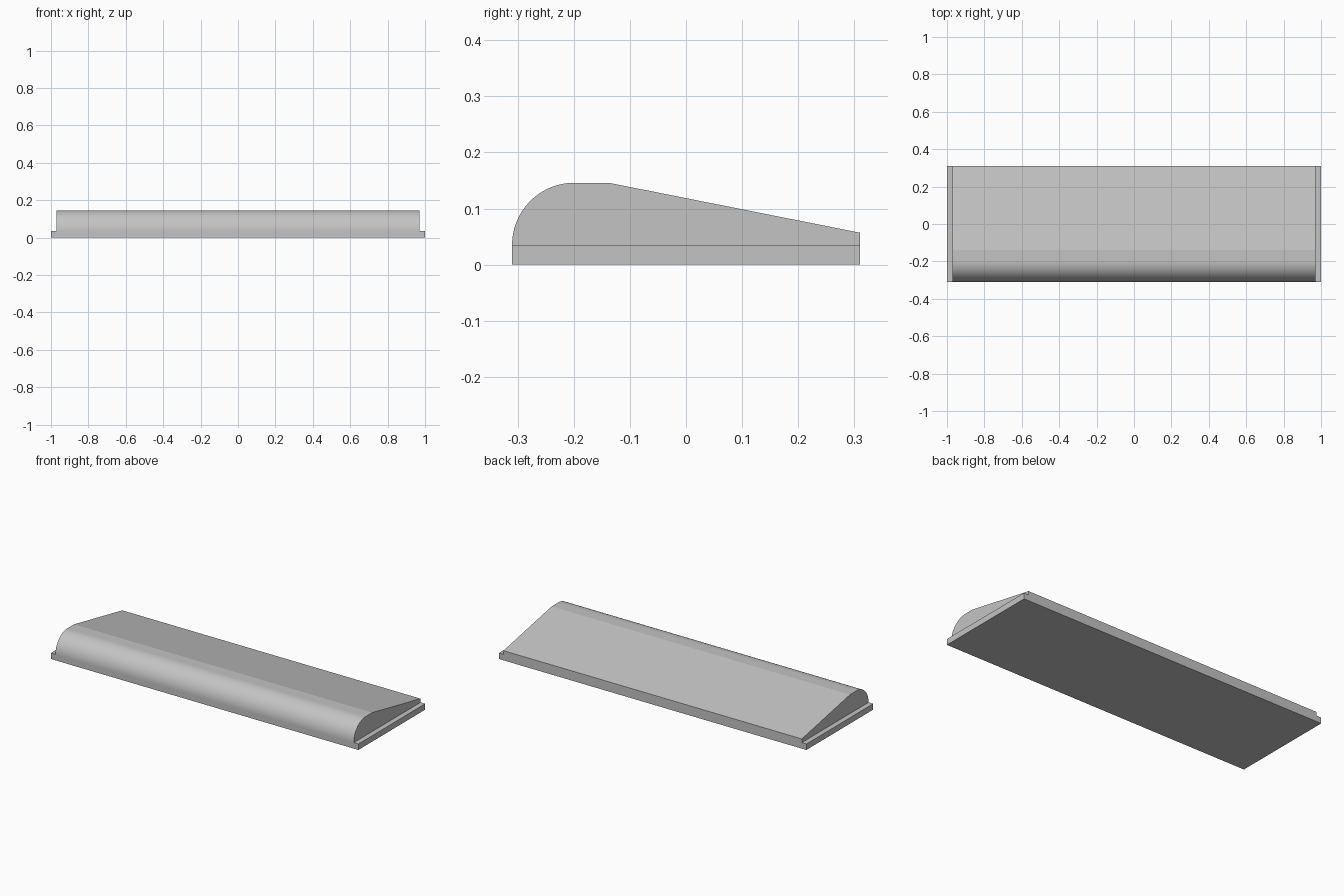
import bpy, bmesh, math
from mathutils import Vector

if "Cube" in bpy.data.objects:
    bpy.data.objects.remove(bpy.data.objects["Cube"])

BODY_X, END_X = 0.97, 1.0      # half lengths of the raised body and of the base
HALF_Y, LIP_Z = 0.31, 0.035    # half depth, height of the end lips
RADIUS, STEPS = 0.111, 24      # rounded front edge

grey = bpy.data.materials.new("light grey")
grey.diffuse_color = (0.55, 0.55, 0.55, 1)
grey.use_nodes = True
grey.node_tree.nodes["Principled BSDF"].inputs["Base Color"].default_value = grey.diffuse_color

# Side profile above the lips: rounded front, short flat top, sloping back
upper = [(-HALF_Y + RADIUS * (1 - math.cos(a)), LIP_Z + RADIUS * math.sin(a))
         for a in (math.pi / 2 * i / STEPS for i in range(STEPS + 1))]
upper += [(-0.138, LIP_Z + RADIUS), (HALF_Y, 0.057), (HALF_Y, LIP_Z)]
profile = [(HALF_Y, 0), (-HALF_Y, 0)] + upper

bm = bmesh.new()
left, right = ([bm.verts.new((x, y, z)) for y, z in profile] for x in (-BODY_X, BODY_X))

# Long skin of the body; only the rounded front is smooth
n = len(profile)
for i in range(n):
    j = (i + 1) % n
    face = bm.faces.new((left[i], left[j], right[j], right[i]))
    face.smooth = 2 <= i < 2 + STEPS

# Ends: upright cap above, thin lip pulled outward below
for ring, side in ((left, -1), (right, 1)):
    bm.faces.new(ring[2:])
    inner = [ring[0], ring[1], ring[2], ring[-1]]
    outer = [bm.verts.new(v.co + Vector((side * (END_X - BODY_X), 0, 0))) for v in inner]
    for i in range(4):
        j = (i + 1) % 4
        bm.faces.new((inner[i], inner[j], outer[j], outer[i]))
    bm.faces.new(outer)

bmesh.ops.recalc_face_normals(bm, faces=bm.faces)
# Keep the lip and cap borders crisp
for e in bm.edges:
    if len(e.link_faces) == 2 and e.calc_face_angle() > math.radians(30):
        e.smooth = False

mesh = bpy.data.meshes.new("sloped_rest")
bm.to_mesh(mesh)
bm.free()
mesh.materials.append(grey)
bpy.context.collection.objects.link(bpy.data.objects.new("sloped_rest", mesh))
